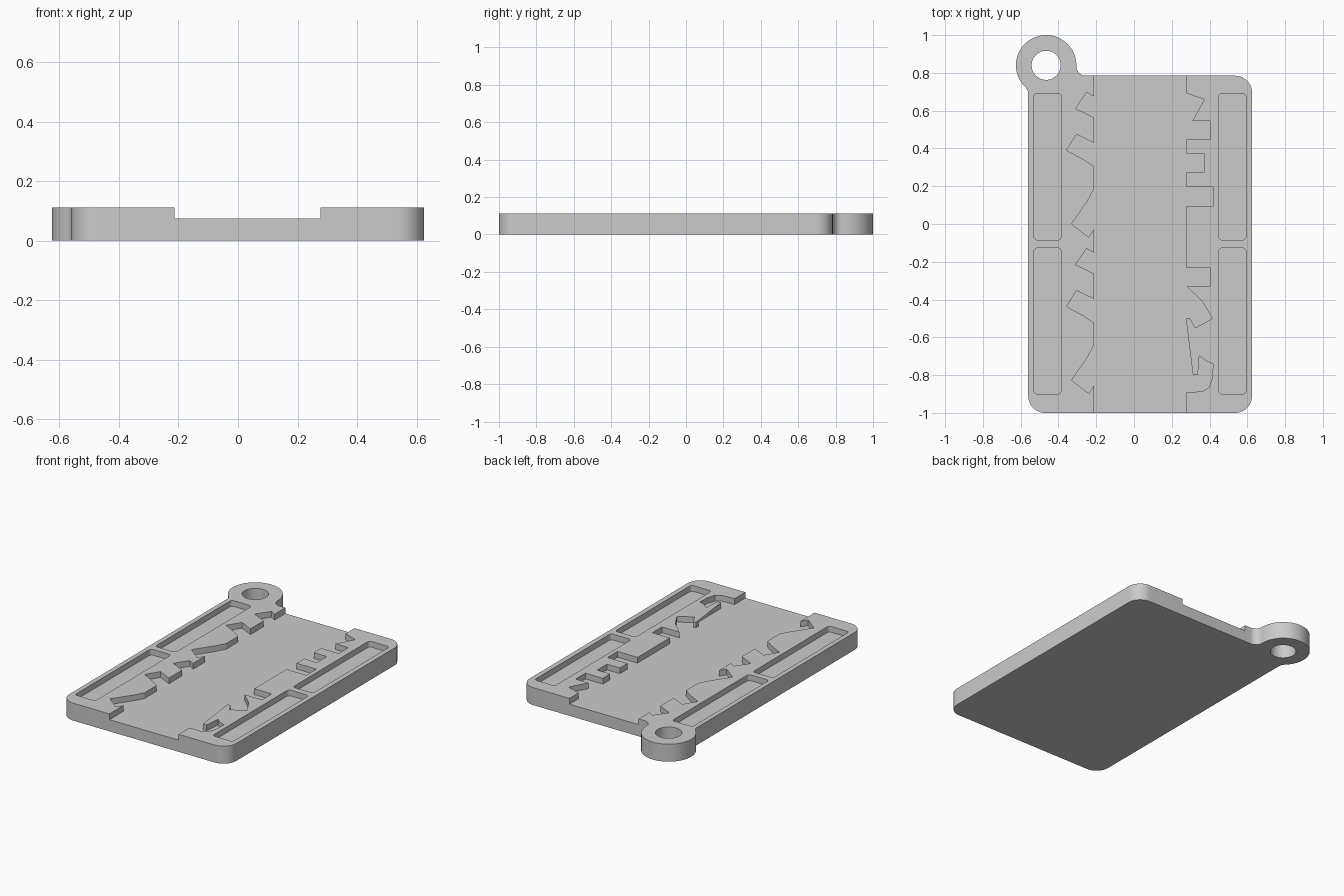
import bpy, bmesh, math
from mathutils import Vector
from mathutils.geometry import tessellate_polygon

cube = bpy.data.objects.get("Cube")
if cube:
    bpy.data.objects.remove(cube, do_unlink=True)

TOP, FLOOR = 0.112, 0.075
LEFT, RIGHT, FRONT, BACK = -0.56, 0.625, -1.0, 0.785
CH0, CH1 = -0.213, 0.278  # channel sides
PI = math.pi

grey = bpy.data.materials.new("light grey")
grey.use_nodes = True
grey.diffuse_color = (0.6, 0.6, 0.6, 1)
grey.node_tree.nodes["Principled BSDF"].inputs["Base Color"].default_value = (0.6, 0.6, 0.6, 1)

bm = bmesh.new()


def arc(cx, cy, r, a0, a1, n=12):
    return [(cx + r * math.cos(a0 + (a1 - a0) * i / n),
             cy + r * math.sin(a0 + (a1 - a0) * i / n)) for i in range(n + 1)]


def rounded_rect(x0, x1, y0, y1, r):
    centres = [(x1 - r, y1 - r), (x0 + r, y1 - r), (x0 + r, y0 + r), (x1 - r, y0 + r)]
    return [p for k, (cx, cy) in enumerate(centres)
            for p in arc(cx, cy, r, k * PI / 2, (k + 1) * PI / 2, 6)]


def walls(loop, z0, z1):
    low = [bm.verts.new((x, y, z0)) for x, y in loop]
    high = [bm.verts.new((x, y, z1)) for x, y in loop]
    for i in range(len(loop)):
        bm.faces.new((low[i - 1], low[i], high[i], high[i - 1]))


def cap(z, *loops):
    # Flat face; loops after the first are holes
    points = [[Vector((x, y, z)) for x, y in loop] for loop in loops]
    verts = [bm.verts.new(p) for loop in points for p in loop]
    for tri in tessellate_polygon(points):
        bm.faces.new([verts[i] for i in tri])


# Plate outline with a filleted key-ring lug at the back left corner
LX, LY, LR, F, R = -0.465, 0.84, 0.16, 0.05, 0.09
fy = BACK + F
fx = LX + math.sqrt((LR + F) ** 2 - (fy - LY) ** 2)
gx = LEFT - F
gy = LY - math.sqrt((LR + F) ** 2 - (gx - LX) ** 2)
a_right = math.atan2(fy - LY, fx - LX)
a_left = math.atan2(gy - LY, gx - LX) + 2 * PI
left_outer = ([(CH0, BACK)]
              + arc(fx, fy, F, 1.5 * PI, a_right + PI)
              + arc(LX, LY, LR, a_right, a_left, 48)[1:-1]
              + arc(gx, gy, F, a_left - PI, 0)
              + arc(LEFT + R, FRONT + R, R, PI, 1.5 * PI)
              + [(CH0, FRONT)])
right_outer = ([(CH1, FRONT)]
               + arc(RIGHT - R, FRONT + R, R, -PI / 2, 0)
               + arc(RIGHT - R, BACK - R, R, 0, PI / 2)
               + [(CH1, BACK)])
ring_hole = arc(LX, LY, 0.077, 0, 2 * PI, 48)[:-1]

# Channel edges, back to front: repeated notches left, stepped notches right
notches = [(CH0, .675), (-.25, .697), (-.31, .612), (CH0, .565), (CH0, .43),
           (-.304, .475), (-.357, .39), (-.267, .342), (CH0, .305), (CH0, .183),
           (-.246, .122), (-.33, 0), (-.24, -.07), (CH0, -.03)]
left_edge = notches + [(x, y - 0.827) for x, y in notches]
right_edge = [(CH1, .692), (.372, .66), (.31, .546), (.402, .546), (.402, .447),
              (CH1, .447), (CH1, .373), (.37, .373), (.37, .273), (CH1, .273),
              (CH1, .196), (.42, .196), (.42, .095), (CH1, .095), (CH1, -.233),
              (.402, -.233), (.402, -.33), (CH1, -.33), (.362, -.41), (.415, -.5),
              (.325, -.55), (.295, -.497), (CH1, -.497), (CH1, -.525), (.312, -.525),
              (.312, -.8), (.338, -.8), (.346, -.697), (.378, -.724), (.418, -.74),
              (.415, -.814), (.398, -.865), (.36, -.887), (CH1, -.89)]
left_land = left_outer + left_edge[::-1]
right_land = right_outer + right_edge
channel = ([(CH0, BACK)] + left_edge + [(CH0, FRONT), (CH1, FRONT)]
           + right_edge[::-1] + [(CH1, BACK)])

# Four shallow side pockets, two on each raised side
spans = ((-.085, .692), (-.9, -.127))
left_pockets = [rounded_rect(-.53, -.385, y0, y1, 0.02) for y0, y1 in spans]
right_pockets = [rounded_rect(.448, .593, y0, y1, 0.02) for y0, y1 in spans]

# Underside, outer wall and ring hole
cap(0, left_outer + right_outer, ring_hole)
walls(left_outer + right_outer, 0, FLOOR)
walls(ring_hole, 0, TOP)

# Channel floor and raised sides
cap(FLOOR, channel)
cap(TOP, left_land, ring_hole, *left_pockets)
cap(TOP, right_land, *right_pockets)
for land in (left_land, right_land):
    walls(land, FLOOR, TOP)
for pocket in left_pockets + right_pockets:
    cap(FLOOR, pocket)
    walls(pocket, FLOOR, TOP)

# Weld, then smooth the round walls and keep the other edges sharp
bmesh.ops.remove_doubles(bm, verts=bm.verts[:], dist=1e-5)
bmesh.ops.recalc_face_normals(bm, faces=bm.faces[:])
for face in bm.faces:
    face.smooth = True
for edge in bm.edges:
    edge.smooth = edge.calc_face_angle(PI) < math.radians(18)

mesh = bpy.data.meshes.new("plate")
bm.to_mesh(mesh)
bm.free()
mesh.materials.append(grey)
plate = bpy.data.objects.new("plate", mesh)
bpy.context.collection.objects.link(plate)
